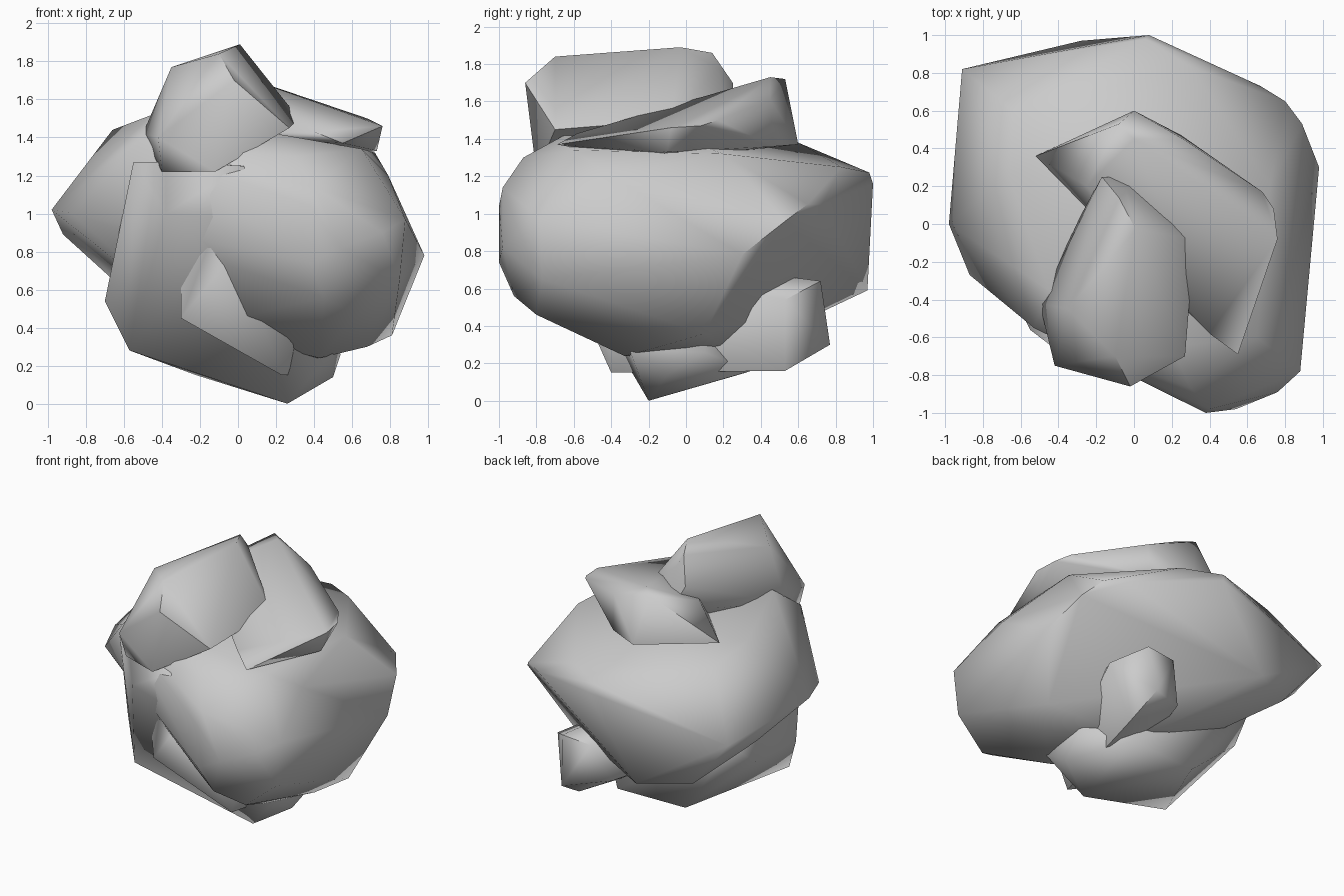
import bpy, bmesh, math


def chunk(name, points):
    """A faceted stone lump: the convex hull of a few corner points."""
    bm = bmesh.new()
    for p in points:
        bm.verts.new(p)
    bmesh.ops.convex_hull(bm, input=bm.verts[:])
    loose = [v for v in bm.verts if not v.link_faces]
    bmesh.ops.delete(bm, geom=loose, context='VERTS')
    bmesh.ops.dissolve_limit(bm, angle_limit=math.radians(2),
                             verts=bm.verts[:], edges=bm.edges[:])
    bmesh.ops.recalc_face_normals(bm, faces=bm.faces[:])
    me = bpy.data.meshes.new(name)
    bm.to_mesh(me)
    bm.free()
    ob = bpy.data.objects.new(name, me)
    bpy.context.collection.objects.link(ob)
    bpy.ops.object.select_all(action='DESELECT')
    ob.select_set(True)
    bpy.context.view_layer.objects.active = ob
    bpy.ops.object.shade_smooth_by_angle(angle=math.radians(65))
    return ob


# Large boulder body, wide and flattened
chunk("main_boulder", [
    # left side
    (-.98, 0, 1.02), (-.87, -.27, 1.0), (-.91, .82, .97), (-.92, .52, .89),
    (-.66, .25, 1.44), (-.64, .6, 1.38), (-.45, -.35, 1.52), (-.53, -.55, 1.36),
    # back
    (.08, 1.0, 1.16), (.06, .98, 1.22), (-.28, .97, .59), (-.6, .78, .6),
    (.67, .73, 1.05), (.8, .65, 1.05), (.89, .53, .96), (.3, .83, 1.25),
    # right side
    (.98, .3, .78), (.88, -.78, .97), (.85, -.77, .65), (.81, .1, .36),
    (.79, -.4, 1.2), (.72, .2, 1.32),
    # front
    (.76, -.89, .9), (.54, -.98, .82), (.38, -1, .74), (.38, -1, 1.04),
    (.4, -.98, 1.14), (.3, -.87, 1.3), (.2, -.65, 1.42), (.65, -.6, 1.34),
    (.45, -.92, .56), (.62, -.8, .46),
    # underside
    (.43, -.33, .24), (.68, -.1, .3), (.18, .25, .25), (-.2, -.3, .4)])

# Tall lump under the front left, touching the ground
chunk("lower_chunk", [
    (-.55, -.56, 1.27), (-.6, -.45, 1.0), (-.7, -.25, .54), (-.57, -.36, .28),
    (.26, -.2, 0), (.5, -.1, .14), (.54, .1, .26), (-.69, .2, .56),
    (-.65, .4, .73), (-.22, .32, .15), (.3, .35, .16), (-.38, -.69, 1.27),
    (-.38, -.66, 1.0), (.03, -.81, 1.25), (.03, -.77, .97), (.5, -.3, .27),
    (-.3, 0, 1.3)])

# Block on top
chunk("top_chunk", [
    (.01, -.03, 1.89), (-.1, -.7, 1.84), (-.02, -.86, 1.7), (-.35, -.45, 1.77),
    (-.08, .14, 1.86), (-.17, .25, 1.7), (-.04, .17, 1.78), (.32, -.08, 1.5),
    (.27, -.7, 1.45), (-.5, -.42, 1.42), (-.28, .05, 1.5), (-.42, -.75, 1.4),
    (-.4, -.7, 1.22), (-.12, -.8, 1.22), (0, .25, 1.4)])

# Slanted slab running diagonally across the top
chunk("top_slab", [
    (-.52, .36, 1.43), (0, .6, 1.37), (-.08, .53, 1.72), (.26, .45, 1.61),
    (0, .45, 1.73), (-.25, .2, 1.6), (.1, .1, 1.62), (.68, .17, 1.5),
    (.74, .08, 1.47), (.76, -.08, 1.46), (.73, -.1, 1.33), (.55, -.69, 1.37),
    (.4, -.58, 1.43), (.28, -.2, 1.47), (.25, .47, 1.36), (.5, -.2, 1.28)])

# Narrow shard passing through the base from front to back
chunk("base_shard", [
    (-.3, -.56, .68), (-.16, -.67, .82), (-.01, -.69, .8), (-.3, -.53, .45),
    (.23, -.4, .15), (.28, -.42, .31), (.45, .77, .3), (.48, .53, .16),
    (.48, .72, .64), (.26, .71, .62), (.15, .62, .36), (.65, .53, .54),
    (.3, 0, .16)])
